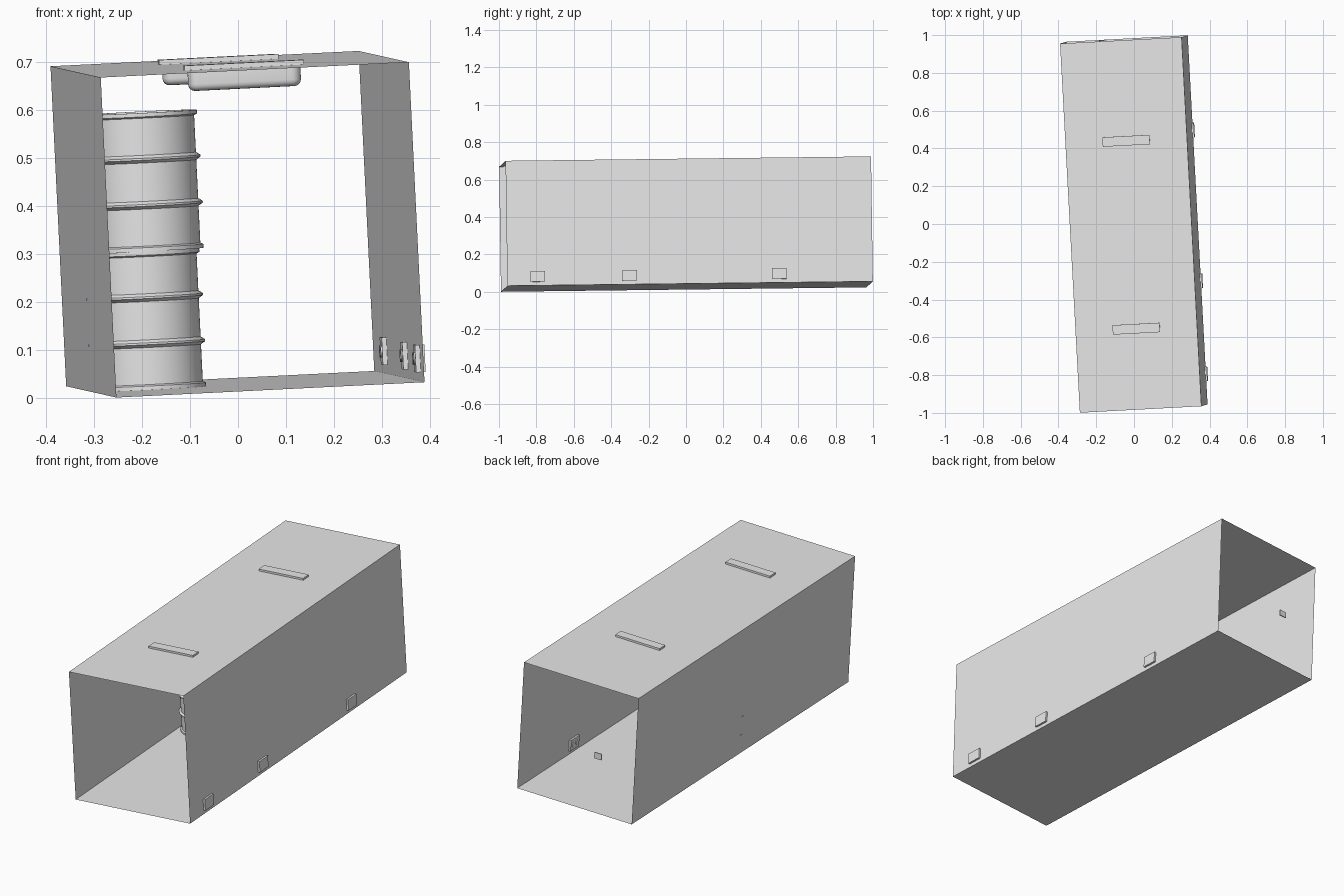
import bpy, bmesh
from math import radians, pi, cos, sin
from mathutils import Matrix, Euler, Vector

if "Cube" in bpy.data.objects:
    bpy.data.objects.remove(bpy.data.objects["Cube"], do_unlink=True)

# Room dimensions and the slight tilt shared by every part
WIDTH, LENGTH, HEIGHT = 0.645, 1.957, 0.669
FLOOR, CEILING, WALL = -HEIGHT / 2, HEIGHT / 2, WIDTH / 2
FRAME = Matrix.Translation((-0.001, 0, 0.362)) @ Euler(
    (radians(0.69), radians(-2.84), radians(3.04))).to_matrix().to_4x4()

grey = bpy.data.materials.new("light_grey")
grey.use_nodes = True
COLOUR = (0.8, 0.8, 0.8, 1)
grey.diffuse_color = COLOUR
grey.node_tree.nodes["Principled BSDF"].inputs["Base Color"].default_value = COLOUR


def add_part(name, bm, place=(0, 0, 0), smooth=False):
    """Turn a bmesh into a named object placed in the tilted frame."""
    mesh = bpy.data.meshes.new(name)
    bm.to_mesh(mesh)
    bm.free()
    mesh.materials.append(grey)
    ob = bpy.data.objects.new(name, mesh)
    bpy.context.collection.objects.link(ob)
    ob.matrix_world = FRAME @ Matrix.Translation(place)
    if smooth:
        bpy.ops.object.select_all(action='DESELECT')
        ob.select_set(True)
        bpy.context.view_layer.objects.active = ob
        bpy.ops.object.shade_smooth_by_angle(angle=radians(35))
    return ob


def box(size, centre=(0, 0, 0), bm=None):
    bm = bm or bmesh.new()
    bmesh.ops.create_cube(bm, size=1, matrix=Matrix.Translation(centre)
                          @ Matrix.Diagonal((*size, 1)))
    return bm


def lathe(profile, steps=48):
    """Spin an (radius, height) profile around z."""
    bm = bmesh.new()
    verts = [bm.verts.new((r, 0, z)) for r, z in profile]
    edges = [bm.edges.new(pair) for pair in zip(verts, verts[1:])]
    bmesh.ops.spin(bm, geom=verts + edges, axis=(0, 0, 1), cent=(0, 0, 0),
                   angle=2 * pi, steps=steps, use_duplicate=False)
    bmesh.ops.remove_doubles(bm, verts=bm.verts, dist=0.0001)
    bmesh.ops.recalc_face_normals(bm, faces=bm.faces)
    return bm


# Open-ended tunnel of thin walls: a box without its two end faces
bm = box((WIDTH, LENGTH, HEIGHT))
ends = [f for f in bm.faces if abs(f.normal.y) > 0.9]
bmesh.ops.delete(bm, geom=ends, context='FACES_ONLY')
add_part("room_shell", bm)

# Two stacked drums with rolled rims and two ribs each
DRUM = 0.289
BODY, RIM, RIB, HALF = 0.113, 0.119, 0.1222, 0.004


def drum_profile():
    pts = [(0, 0.008), (BODY - 0.004, 0.008), (BODY - 0.002, 0), (RIM, 0),
           (RIM, 2 * HALF), (BODY, 0.011)]
    for rib in (DRUM / 3, DRUM * 2 / 3):
        pts += [(BODY, rib - 2 * HALF), (RIB, rib - HALF / 2),
                (RIB, rib + HALF / 2), (BODY, rib + 2 * HALF)]
    pts += [(BODY, DRUM - 0.011), (RIM, DRUM - 2 * HALF), (RIM, DRUM),
            (BODY - 0.002, DRUM), (BODY - 0.004, DRUM - 0.008), (0, DRUM - 0.008)]
    return pts


for name, x, level in (("lower_drum", -0.2015, 0), ("upper_drum", -0.1925, 1)):
    add_part(name, lathe(drum_profile()), (x, 0, FLOOR + level * DRUM), smooth=True)


# Ceiling lamps: a plate set through the roof with a rounded tub below
def lamp_tub(width, depth, drop):
    bm = box((width, depth, drop), (0, 0, -drop / 2))
    upright = [e for e in bm.edges
               if abs((e.verts[0].co - e.verts[1].co).z) > drop / 2]
    bmesh.ops.bevel(bm, geom=upright, offset=depth * 0.46, segments=6,
                    profile=0.5, affect='EDGES')
    low = [e for e in bm.edges if all(v.co.z < -drop * 0.9 for v in e.verts)]
    bmesh.ops.bevel(bm, geom=low, offset=0.014, segments=4,
                    profile=0.5, affect='EDGES')
    return bm


for name, y in (("front", -0.55), ("rear", 0.446)):
    add_part(name + "_lamp_plate", box((0.25, 0.05, 0.015), (0, 0, 0.0025)),
             (0, y, CEILING))
    add_part(name + "_lamp_tub", lamp_tub(0.236, 0.044, 0.04),
             (0, y, CEILING - 0.004), smooth=True)

# Wall outlets set through the side wall, each with two sockets inside
for name, y in (("front", -0.816), ("middle", -0.323), ("rear", 0.477)):
    bm = box((0.02, 0.077, 0.057))
    for side in (-1, 1):
        bmesh.ops.create_cone(
            bm, cap_ends=True, segments=20, radius1=0.013, radius2=0.013, depth=0.004,
            matrix=Matrix.Translation((-0.011, side * 0.018, 0))
            @ Matrix.Rotation(pi / 2, 4, 'Y'))
    add_part(name + "_outlet", bm, (WALL, y, FLOOR + 0.048))

# Small plate at the rear opening
add_part("rear_switch_plate", box((0.04, 0.005, 0.032)),
         (-0.114, LENGTH / 2 - 0.003, FLOOR + 0.3))
